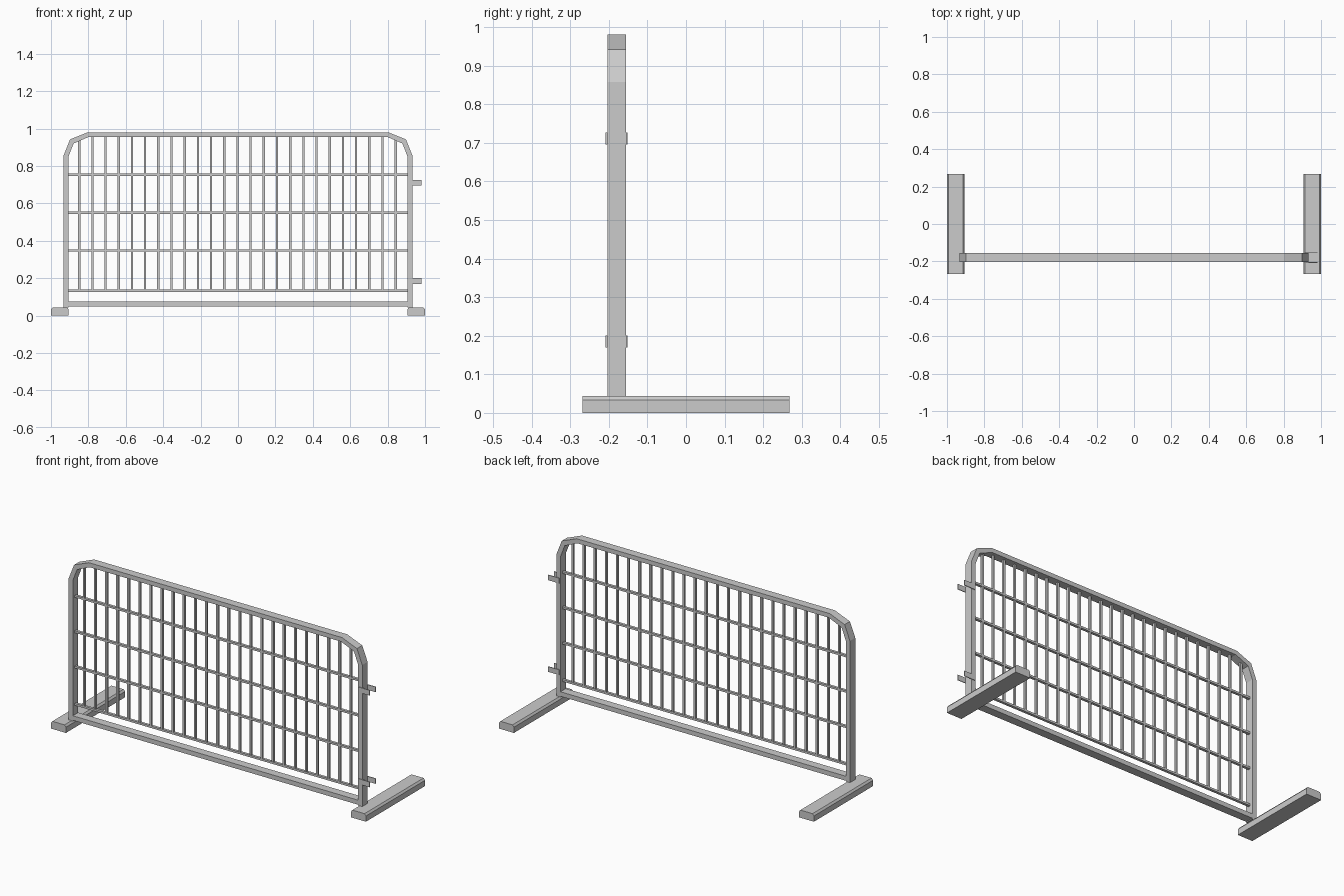
import bpy, bmesh

if "Cube" in bpy.data.objects:
    bpy.data.objects.remove(bpy.data.objects["Cube"])

Y0, Y1 = -0.204, -0.156          # frame depth range
YC = (Y0 + Y1) / 2

def finish(bm, name):
    bmesh.ops.recalc_face_normals(bm, faces=bm.faces)
    me = bpy.data.meshes.new(name)
    bm.to_mesh(me)
    bm.free()
    ob = bpy.data.objects.new(name, me)
    bpy.context.collection.objects.link(ob)
    return ob

def box(name, lo, hi):
    bm = bmesh.new()
    bmesh.ops.create_cube(bm, size=1)
    for v in bm.verts:
        v.co = [lo[i] if v.co[i] < 0 else hi[i] for i in range(3)]
    return finish(bm, name)

def prism(name, profile, y0, y1):
    """Extrude an x-z outline along y."""
    bm = bmesh.new()
    f = bm.faces.new([bm.verts.new((x, y0, z)) for x, z in profile])
    r = bmesh.ops.extrude_face_region(bm, geom=[f])
    bmesh.ops.translate(bm, vec=(0, y1 - y0, 0),
                        verts=[v for v in r['geom'] if isinstance(v, bmesh.types.BMVert)])
    return finish(bm, name)

# Outer frame: posts, clipped corners and top rail
outer = [(0.932, 0.043), (0.932, 0.857), (0.898, 0.942), (0.803, 0.980)]
inner = [(0.906, 0.043), (0.906, 0.851), (0.879, 0.920), (0.798, 0.955)]
mirror = lambda pts: [(-x, z) for x, z in pts]
prism("outer_frame", mirror(outer) + outer[::-1] + inner + mirror(inner)[::-1], Y0, Y1)

# Bottom rail
box("bottom_rail", (-0.907, Y0, 0.048), (0.907, Y1, 0.074))

# Horizontal square bars
W, D = 0.0058, 0.0075            # half width and half depth of the bars
for z in (0.133, 0.347, 0.550, 0.753):
    box("horizontal_bar", (-0.91, YC - D, z - W), (0.91, YC + D, z + W))

# Vertical square bars
for i in range(-12, 13):
    x = -0.003 + 0.0705 * i
    top = 0.958 if abs(i) < 12 else 0.943
    box("vertical_bar", (x - W, YC - D + 0.001, 0.133), (x + W, YC + D - 0.001, top))

# Feet with bevelled top edges
foot = [(0.905, 0), (1.0, 0), (1.0, 0.033), (0.991, 0.044), (0.914, 0.044), (0.905, 0.033)]
prism("right_foot", foot, -0.268, 0.268)
prism("left_foot", mirror(foot), -0.268, 0.268)

# Connector plates on both faces of the right post
for z in (0.711, 0.185):
    for y in (Y0 - 0.004, Y1):
        box("connector_plate", (0.912, y, z - 0.015), (0.982, y + 0.004, z + 0.015))
